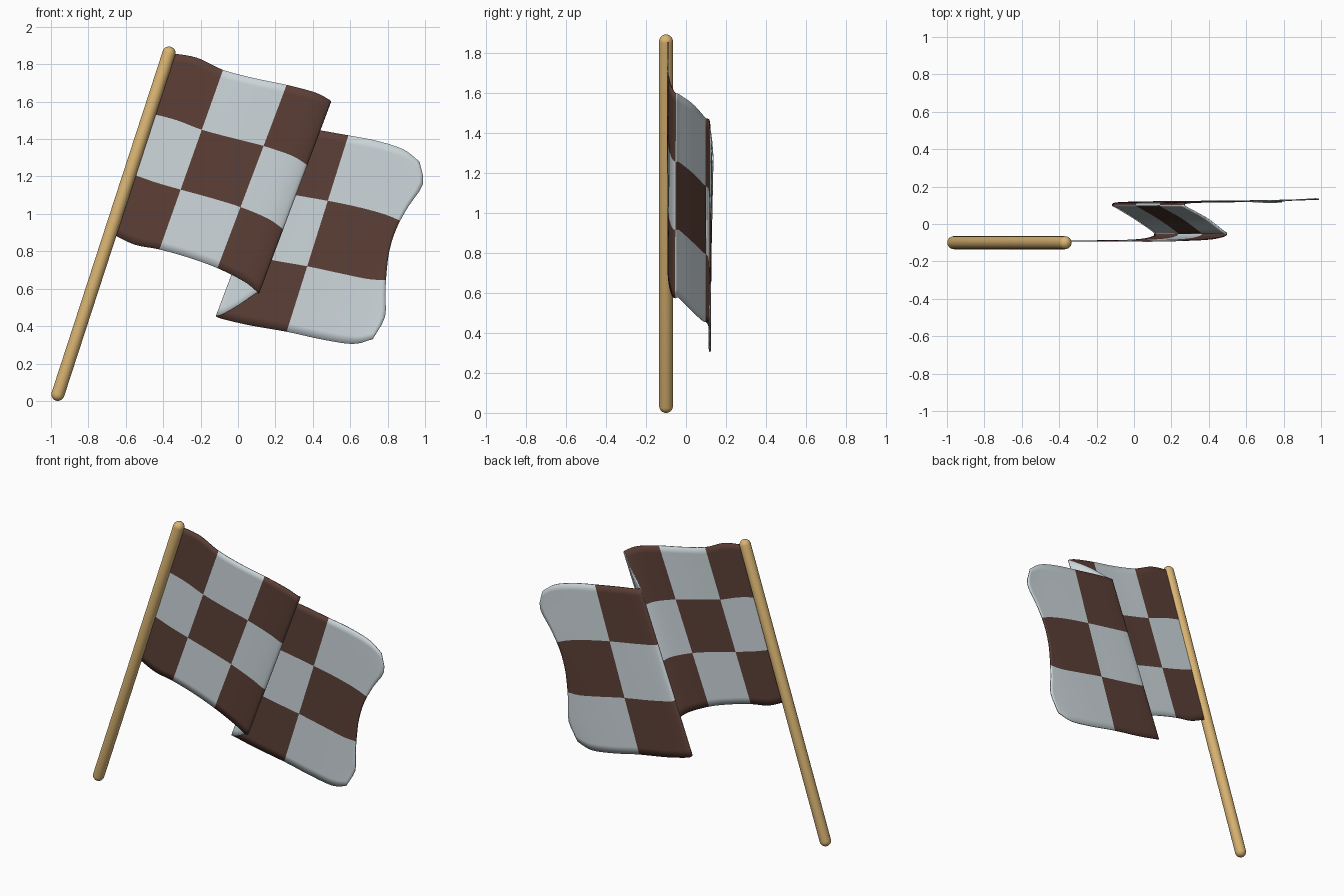
import bpy, bmesh, math
from mathutils import Vector

if "Cube" in bpy.data.objects:
    bpy.data.objects.remove(bpy.data.objects["Cube"])


def material(name, rgb):
    m = bpy.data.materials.new(name)
    m.diffuse_color = (*rgb, 1)
    m.use_nodes = True
    m.node_tree.nodes["Principled BSDF"].inputs["Base Color"].default_value = m.diffuse_color
    return m


brown = material("dark brown cloth", (0.109, 0.051, 0.038))
pale = material("pale grey cloth", (0.62, 0.69, 0.72))
wood = material("tan wood", (0.70, 0.46, 0.17))


def make_object(name, bm, mats, angle):
    bmesh.ops.recalc_face_normals(bm, faces=bm.faces)
    me = bpy.data.meshes.new(name)
    bm.to_mesh(me)
    bm.free()
    ob = bpy.data.objects.new(name, me)
    bpy.context.collection.objects.link(ob)
    for m in mats:
        me.materials.append(m)
    bpy.ops.object.select_all(action='DESELECT')
    bpy.context.view_layer.objects.active = ob
    ob.select_set(True)
    bpy.ops.object.shade_smooth_by_angle(angle=math.radians(angle))
    return ob


def spline(pts, i, t):
    """Smooth curve through pts, segment i, fraction t."""
    n = len(pts) - 1
    p1, p2 = pts[i], pts[i + 1]
    p0 = pts[i - 1] if i > 0 else p1 * 2 - p2
    p3 = pts[i + 2] if i + 2 <= n else p2 * 2 - p1
    return (p1 * 2 + (p2 - p0) * t + (p0 * 2 - p1 * 5 + p2 * 4 - p3) * t * t
            + (p1 * 3 - p0 - p2 * 3 + p3) * t ** 3) * 0.5


# Pole: round-ended leaning rod
R = 0.035
a, b = Vector((-0.963, -0.10, R)), Vector((-0.369, -0.10, 1.86))
axis = (b - a).normalized()
side = Vector((0, 1, 0))
other = axis.cross(side)
bm = bmesh.new()
rings = []
steps = [(a, -85 + 17 * k) for k in range(6)] + [(b, 17 * k) for k in range(6)]
for centre, deg in steps:
    r, h = R * math.cos(math.radians(deg)), R * math.sin(math.radians(deg))
    rings.append([bm.verts.new(centre + axis * h
                               + side * r * math.cos(k * math.tau / 24)
                               + other * r * math.sin(k * math.tau / 24))
                  for k in range(24)])
for lo, hi in zip(rings, rings[1:]):
    for k in range(24):
        bm.faces.new((lo[k], lo[k - 1], hi[k - 1], hi[k]))
bm.faces.new(rings[0])
bm.faces.new(rings[-1])
make_object("flag_pole", bm, [wood], 60)

# Flag stations: column number, top edge x, y, z, bottom edge x, y, z
stations = [
    (0.0, -0.36, -.09, 1.86, -0.67, -.09, .89),
    (0.5, -0.22, -.09, 1.835, -0.55, -.09, .835),
    (1.0, -0.08, -.09, 1.77, -0.42, -.09, .81),
    (1.5, 0.09, -.092, 1.725, -0.26, -.09, .765),
    (2.0, 0.26, -.088, 1.69, -0.11, -.09, .71),
    (2.5, 0.41, -.08, 1.65, 0.03, -.083, .64),
    (2.85, 0.48, -.065, 1.615, 0.095, -.07, .59),
    (3.0, 0.495, -.05, 1.60, 0.11, -.055, .575),
    (3.15, 0.475, -.035, 1.595, 0.095, -.035, .575),
    (3.5, 0.39, .03, 1.55, 0.0, .03, .51),
    (3.85, 0.29, .085, 1.49, -0.09, .085, .46),
    (4.0, 0.27, .10, 1.475, -0.115, .10, .455),
    (4.15, 0.29, .113, 1.47, -0.09, .113, .44),
    (4.5, 0.42, .118, 1.45, 0.06, .118, .405),
    (5.0, 0.59, .12, 1.42, 0.26, .12, .37),
    (5.4, 0.75, .125, 1.39, 0.45, .122, .33),
    (5.75, 0.90, .13, 1.345, 0.64, .12, .305),
    (6.0, 1.0, .135, 1.28, 0.77, .115, .33),
]
# Sideways wave of the free edge, from top to bottom
wave = [-.03, .018, -.03, -.066, -.075, -.062, -.04, -.013, -.05]
tops = [Vector(s[1:4]) for s in stations]
bottoms = [Vector(s[4:7]) for s in stations]
SUB, ROWS = 5, 24

bm = bmesh.new()
grid, cols = [], []
for i in range(len(stations) - 1):
    last = i == len(stations) - 2
    for k in range(SUB + (1 if last else 0)):
        t = k / SUB
        col = stations[i][0] * (1 - t) + stations[i + 1][0] * t
        top, bottom = spline(tops, i, t), spline(bottoms, i, t)
        weight = max(0, col - 5) ** 2
        line = []
        for j in range(ROWS + 1):
            p = top.lerp(bottom, j / ROWS)
            f = j / ROWS * (len(wave) - 1)
            w = min(int(f), len(wave) - 2)
            p.x += weight * spline(wave, w, f - w)
            line.append(bm.verts.new(p))
        grid.append(line)
        cols.append(col)

# Checker colours by column and row
for i in range(len(grid) - 1):
    for j in range(ROWS):
        f = bm.faces.new((grid[i][j], grid[i][j + 1],
                          grid[i + 1][j + 1], grid[i + 1][j]))
        column = int((cols[i] + cols[i + 1]) / 2)
        f.material_index = (column + j * 3 // ROWS) % 2
flag = make_object("flag_cloth", bm, [brown, pale], 80)
solid = flag.modifiers.new("cloth_thickness", 'SOLIDIFY')
solid.thickness = 0.006
solid.offset = 0
